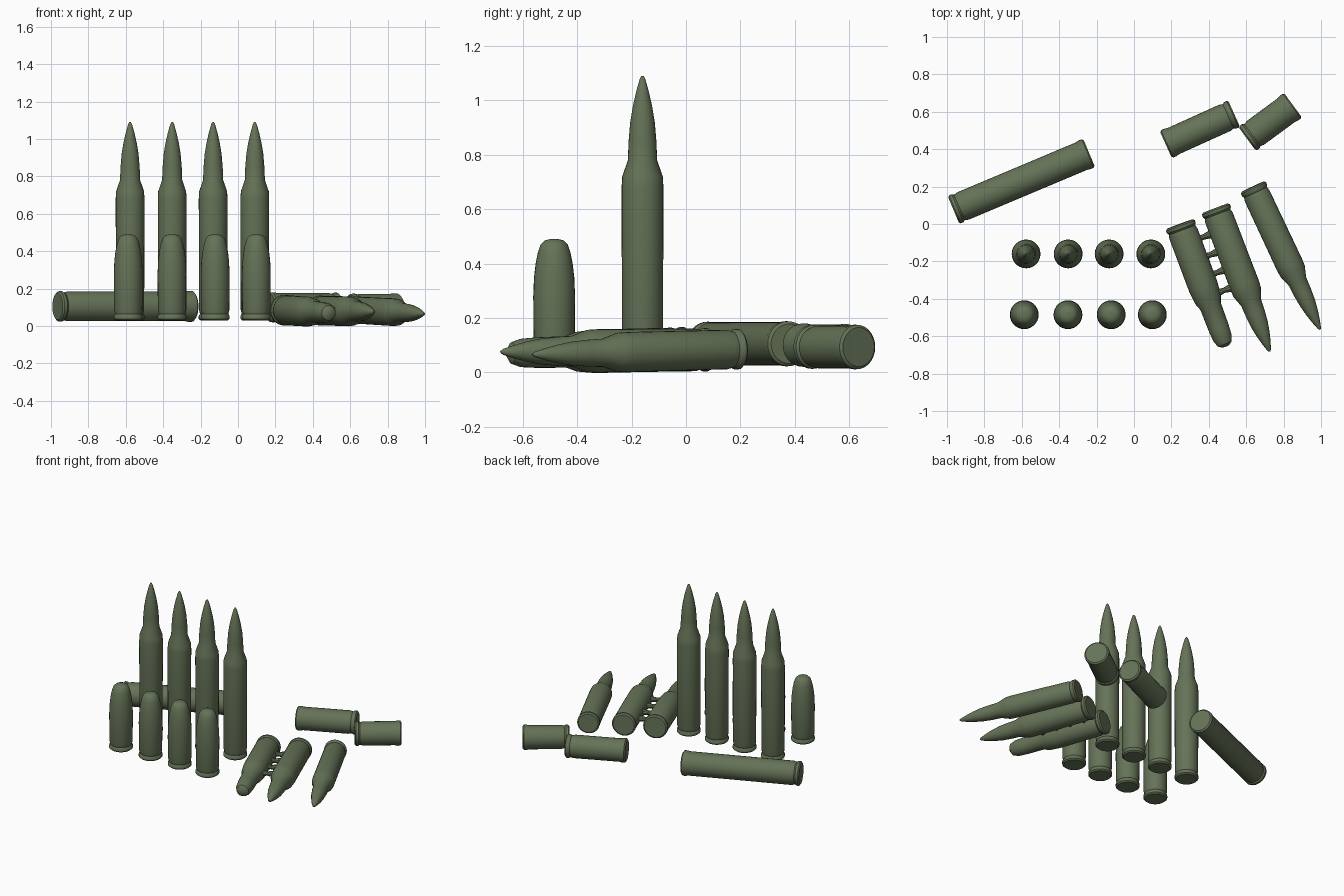
import bpy
import bmesh
import math
from mathutils import Vector

old = bpy.data.objects.get("Cube")
if old:
    bpy.data.objects.remove(old, do_unlink=True)

green = bpy.data.materials.new("olive_green")
green.use_nodes = True
OLIVE = (0.13, 0.17, 0.095, 1)
green.diffuse_color = OLIVE
green.node_tree.nodes["Principled BSDF"].inputs["Base Color"].default_value = OLIVE


def lathe(name, profile, start, end, sides=28):
    """Revolve (radius, distance) pairs about the line from start to end."""
    start, end = Vector(start), Vector(end)
    bm = bmesh.new()
    rings = []
    for r, d in profile:
        rings.append([bm.verts.new((r * math.cos(a), r * math.sin(a), d))
                      for a in (math.tau * i / sides for i in range(sides))])
    for low, high in zip(rings, rings[1:]):
        for i in range(sides):
            j = (i + 1) % sides
            bm.faces.new((low[i], low[j], high[j], high[i]))
    bm.faces.new(rings[0][::-1])
    bm.faces.new(rings[-1])
    mesh = bpy.data.meshes.new(name)
    bm.to_mesh(mesh)
    bm.free()
    mesh.materials.append(green)
    ob = bpy.data.objects.new(name, mesh)
    bpy.context.collection.objects.link(ob)
    ob.location = start
    ob.rotation_mode = 'QUATERNION'
    ob.rotation_quaternion = (end - start).to_track_quat('Z', 'Y')
    bpy.ops.object.select_all(action='DESELECT')
    ob.select_set(True)
    bpy.context.view_layer.objects.active = ob
    bpy.ops.object.shade_smooth_by_angle(angle=math.radians(35))
    return ob


def rim(r):
    """Rounded base rim followed by the extractor groove."""
    return [(r * 0.88, 0), (r, 0.008), (r, 0.024), (r * 0.91, 0.034), (r * 0.98, 0.055)]


def rifle(r, shoulder, length):
    """Bottlenecked round: rim, body, shoulder, neck and pointed tip."""
    neck = shoulder + 0.06
    tip = length - neck
    ogive = [(1, 0), (0.95, 0.22), (0.84, 0.45), (0.66, 0.64), (0.44, 0.81), (0.2, 0.96), (0.08, 1)]
    return (rim(r) + [(r, shoulder - 0.04), (r * 0.97, shoulder)]
            + [(r * 0.7 * k, neck + tip * t) for k, t in ogive])


# Standing rifle rounds
RIFLE = rifle(0.077, 0.69, 1.06)
for n, x in enumerate((-0.577, -0.352, -0.133, 0.09)):
    lathe(f"rifle_round_{n + 1}", RIFLE, (x, -0.16, 0.03), (x, -0.16, 1))

# Standing pistol rounds with blunt noses
PISTOL = rim(0.077) + [(0.077, 0.25), (0.074, 0.32), (0.068, 0.37), (0.06, 0.41),
                       (0.05, 0.44), (0.035, 0.455), (0.015, 0.46)]
for n, x in enumerate((-0.587, -0.353, -0.122, 0.098)):
    lathe(f"pistol_round_{n + 1}", PISTOL, (x, -0.485, 0.03), (x, -0.485, 1))

# Fallen rounds
BLUNT = rim(0.082) + [(0.08, 0.36), (0.073, 0.43), (0.058, 0.47), (0.056, 0.59),
                      (0.052, 0.65), (0.04, 0.685), (0.018, 0.7)]
lathe("fallen_blunt_round", BLUNT, (0.245, 0, 0.085), (0.49, -0.655, 0.07))
lathe("fallen_round_middle", rifle(0.08, 0.48, 0.82), (0.435, 0.085, 0.083), (0.725, -0.68, 0.075))
lathe("fallen_round_outer", rifle(0.074, 0.5, 0.845), (0.635, 0.2, 0.085), (0.995, -0.565, 0.065))


# Empty cases: rim at the base, slightly flared mouth
def spent_case(name, r, start, end):
    length = (Vector(end) - Vector(start)).length
    mouth = [(r * 0.98, length - 0.045), (r * 1.03, length - 0.025),
             (r * 1.02, length - 0.008), (r * 0.9, length)]
    lathe(name, rim(r) + mouth, start, end)


spent_case("long_case", 0.081, (-0.965, 0.075, 0.105), (-0.24, 0.38, 0.105))
spent_case("short_case_left", 0.078, (0.535, 0.59, 0.1), (0.17, 0.425, 0.1))
spent_case("short_case_right", 0.08, (0.605, 0.455, 0.093), (0.85, 0.635, 0.093))

# Thin webs joining the two fallen rounds
for n in range(4):
    p = Vector((0.37, -0.07, 0.083)) + Vector((0.037, -0.095, 0)) * n
    side = Vector((0.04, 0.015, 0))
    lathe(f"web_{n + 1}", [(0.022, 0), (0.014, 0.043), (0.022, 0.085)], p - side, p + side, 10)
